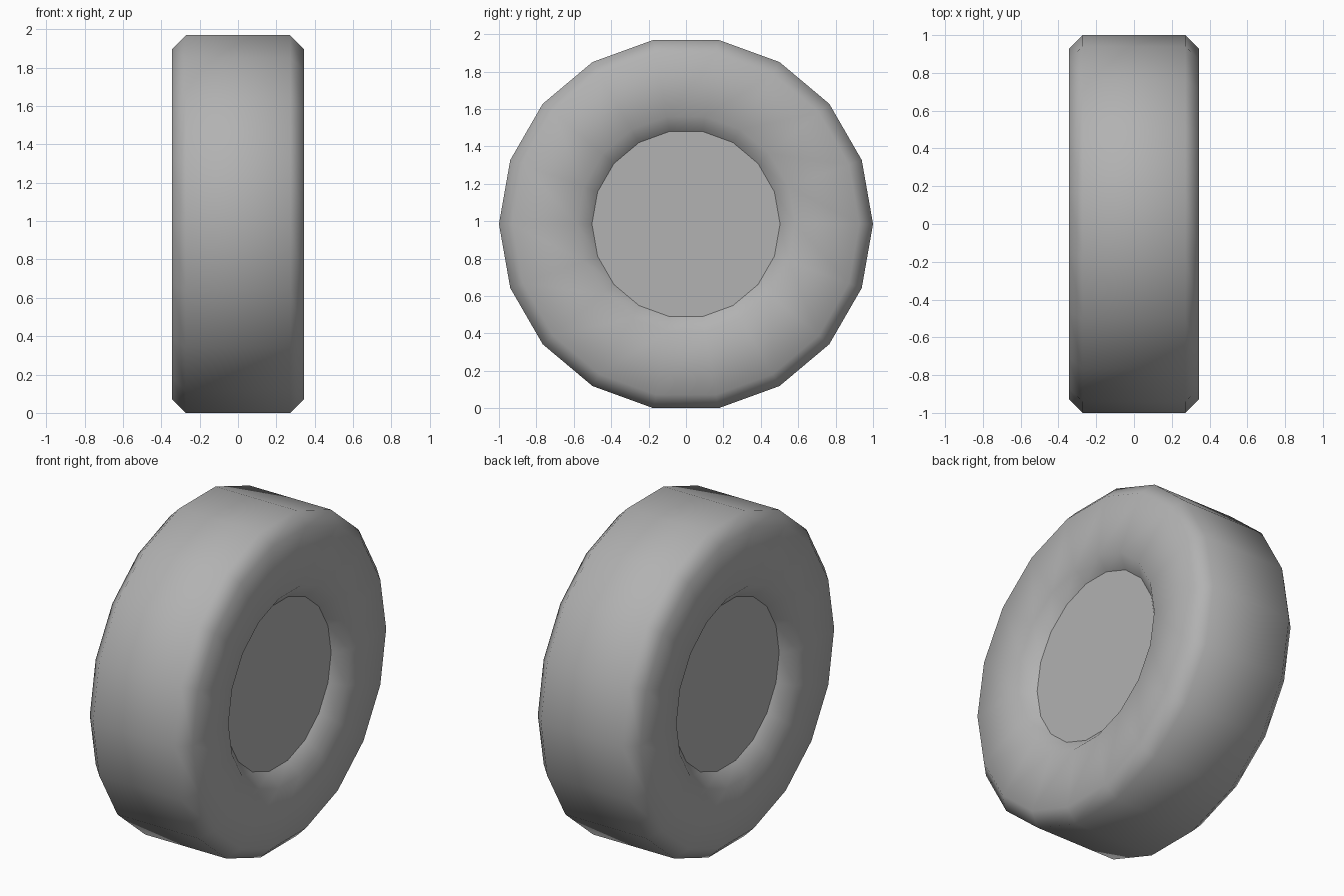
import bpy
from math import sin, cos, tau, radians

if "Cube" in bpy.data.objects:
    bpy.data.objects.remove(bpy.data.objects["Cube"])

SIDES = 18
CENTRE_Z = cos(radians(10))
HUB_X, HUB_R = 0.272, 0.503

# (x, radius) half profile: hub rim, inner lip, outer shoulder, tread edge
half = [(HUB_X, HUB_R), (0.344, 0.583), (0.344, 0.927), (0.272, 1.0)]
profile = half + [(-x, r) for x, r in reversed(half)]

# Dark grey rubber
rubber = bpy.data.materials.new("dark_grey")
rubber.diffuse_color = (0.445, 0.445, 0.445, 1)
rubber.use_nodes = True
rubber.node_tree.nodes["Principled BSDF"].inputs["Base Color"].default_value = rubber.diffuse_color


def ring(x, r):
    return [(x, r * cos(tau * i / SIDES), r * sin(tau * i / SIDES))
            for i in range(SIDES)]


def add_part(name, verts, faces, smooth):
    mesh = bpy.data.meshes.new(name)
    mesh.from_pydata(verts, [], faces)
    for p in mesh.polygons:
        p.use_smooth = smooth
    mesh.materials.append(rubber)
    mesh.update()
    obj = bpy.data.objects.new(name, mesh)
    obj.location.z = CENTRE_Z
    bpy.context.collection.objects.link(obj)
    return obj


# Tyre: smooth lathed band with chamfered shoulders and inner lips
verts = [v for x, r in profile for v in ring(x, r)]
faces = []
for k in range(len(profile) - 1):
    a, b = k * SIDES, (k + 1) * SIDES
    for i in range(SIDES):
        j = (i + 1) % SIDES
        faces.append((a + j, b + j, b + i, a + i))
add_part("tyre", verts, faces, True)

# Hub: flat recessed disc on each side
hub_verts = ring(HUB_X, HUB_R) + ring(-HUB_X, HUB_R)
hub_faces = [tuple(range(SIDES)), tuple(reversed(range(SIDES, 2 * SIDES)))]
add_part("hub", hub_verts, hub_faces, False)
